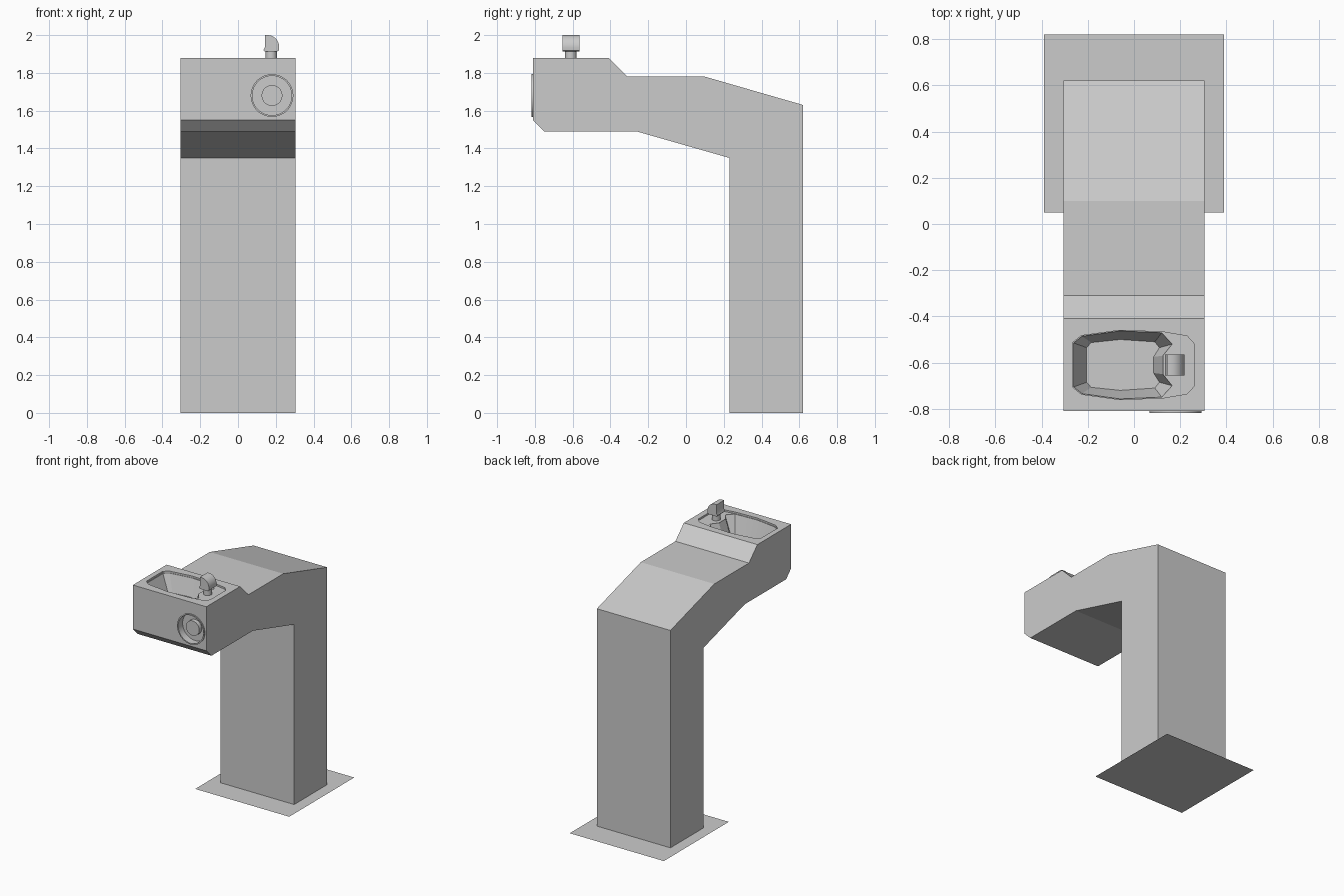
import bpy, bmesh, math
from mathutils import Matrix, Vector

cube = bpy.data.objects.get("Cube")
if cube:
    bpy.data.objects.remove(cube, do_unlink=True)

GREY = (0.6, 0.6, 0.6, 1)
metal = bpy.data.materials.new("grey_metal")
metal.use_nodes = True
metal.diffuse_color = GREY
metal.node_tree.nodes["Principled BSDF"].inputs["Base Color"].default_value = GREY


def finish(name, bm):
    bmesh.ops.recalc_face_normals(bm, faces=bm.faces)
    mesh = bpy.data.meshes.new(name)
    bm.to_mesh(mesh)
    bm.free()
    mesh.materials.append(metal)
    obj = bpy.data.objects.new(name, mesh)
    bpy.context.collection.objects.link(obj)
    return obj


def loft(name, rings):
    """Closed solid through rings of equal point count."""
    bm = bmesh.new()
    loops = [[bm.verts.new(p) for p in ring] for ring in rings]
    n = len(loops[0])
    for a, b in zip(loops, loops[1:]):
        for i in range(n):
            j = (i + 1) % n
            bm.faces.new((a[i], a[j], b[j], b[i]))
    bm.faces.new(loops[0])
    bm.faces.new(loops[-1])
    return finish(name, bm)


def cylinder(name, radius, start, end, segments=48):
    start, end = Vector(start), Vector(end)
    axis = end - start
    turn = axis.to_track_quat('Z', 'Y').to_matrix().to_4x4()
    bm = bmesh.new()
    bmesh.ops.create_cone(bm, cap_ends=True, segments=segments, radius1=radius,
                          radius2=radius, depth=axis.length,
                          matrix=Matrix.Translation((start + end) / 2) @ turn)
    return finish(name, bm)


def activate(obj):
    bpy.ops.object.select_all(action='DESELECT')
    obj.select_set(True)
    bpy.context.view_layer.objects.active = obj


def cut(obj, cutter):
    mod = obj.modifiers.new("cut", 'BOOLEAN')
    mod.operation, mod.solver, mod.object = 'DIFFERENCE', 'EXACT', cutter
    activate(obj)
    bpy.ops.object.modifier_apply(modifier=mod.name)
    bpy.data.objects.remove(cutter, do_unlink=True)


def smooth(obj, degrees):
    activate(obj)
    bpy.ops.object.shade_smooth_by_angle(angle=math.radians(degrees))


# Bent column and head, one side profile swept across the width
side = [(0.62, 0), (0.23, 0), (0.23, 1.35), (-0.26, 1.49), (-0.75, 1.49),
        (-0.81, 1.55), (-0.81, 1.88), (-0.41, 1.88), (-0.31, 1.78),
        (0.10, 1.78), (0.62, 1.63)]
body = loft("fountain_body", [[(x, y, z) for y, z in side] for x in (-0.305, 0.305)])

# Basin: shallow tray, then a deeper bowl notched around the spout
BASIN_Y = -0.61


def outline(half, z):
    pts = half + [(x, -v) for x, v in reversed(half)]
    return [(x, BASIN_Y + v, z) for x, v in pts]


tray = [(-0.265, 0.097), (-0.227, 0.127), (-0.06, 0.15), (0.125, 0.143),
        (0.23, 0.125), (0.26, 0.092)]
rim = [(-0.261, 0.095), (-0.225, 0.124), (-0.06, 0.147), (0.12, 0.139),
       (0.165, 0.09), (0.125, 0.04)]
floor = [(-0.205, 0.075), (-0.185, 0.097), (-0.06, 0.11), (0.09, 0.10),
         (0.11, 0.075), (0.085, 0.035)]
cut(body, loft("tray_cutter", [outline(tray, 1.92), outline(tray, 1.867)]))
cut(body, loft("bowl_cutter", [outline(rim, 1.9), outline(rim, 1.862),
                               outline(floor, 1.74)]))

# Round push button in a rimmed recess on the front
BX, BZ = 0.18, 1.68
cut(body, cylinder("recess_cutter", 0.104, (BX, -0.9, BZ), (BX, -0.765, BZ)))
smooth(body, 12)
button_rim = cylinder("button_rim", 0.113, (BX, -0.80, BZ), (BX, -0.818, BZ))
cut(button_rim, cylinder("rim_cutter", 0.104, (BX, -0.7, BZ), (BX, -0.9, BZ)))
smooth(button_rim, 30)
smooth(cylinder("push_button", 0.055, (BX, -0.76, BZ), (BX, -0.795, BZ)), 30)

# Spout: short stem with a quarter-round hood
smooth(cylinder("spout_stem", 0.03, (0.176, BASIN_Y, 1.86), (0.176, BASIN_Y, 1.92), 24), 30)
hood = [(0.135, 1.92), (0.142, 1.935), (0.142, 2.0)]
for i in range(9):
    a = math.radians(90 - 90 * i / 8)
    hood.append((0.158 + 0.06 * math.cos(a), 1.935 + 0.065 * math.sin(a)))
hood += [(0.216, 1.918), (0.205, 1.912), (0.142, 1.912)]
smooth(loft("spout_hood", [[(x, y, z) for x, z in hood] for y in (-0.655, -0.565)]), 30)

# Thin ground plate
bm = bmesh.new()
bm.faces.new([bm.verts.new(p) for p in ((-0.39, 0.05, 0), (0.39, 0.05, 0),
                                        (0.39, 0.82, 0), (-0.39, 0.82, 0))])
finish("ground_plate", bm)
